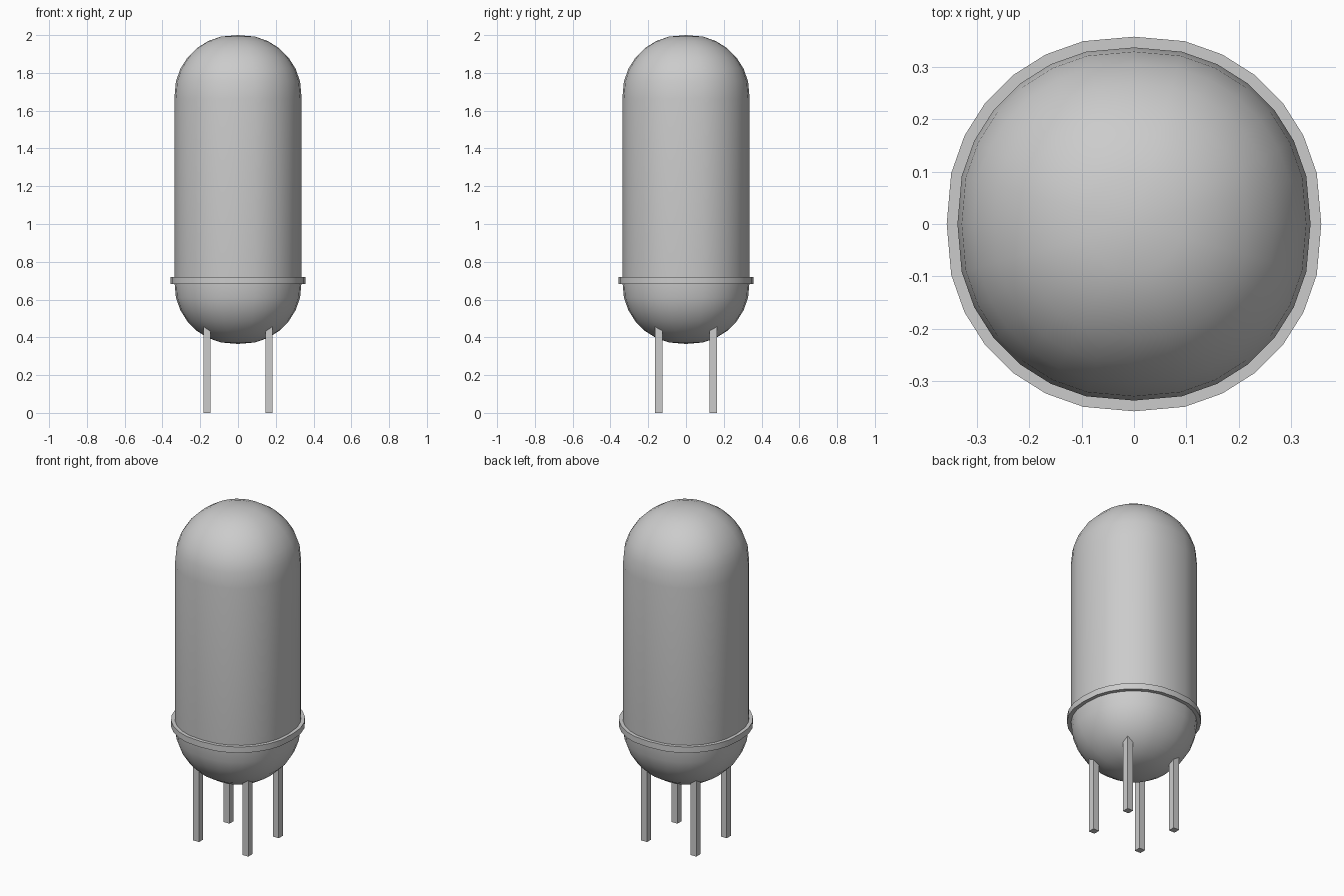
import bpy, bmesh
from math import sin, cos, radians

if "Cube" in bpy.data.objects:
    bpy.data.objects.remove(bpy.data.objects["Cube"])

# Angles of one quarter turn; the round parts swell slightly on the diagonals
QUARTER = [0, 15.5, 27.5, 39.2, 50.8, 62.5, 74.5]
SWELL = 0.025


def point(radius, degrees):
    a = radians(degrees)
    r = radius * (1 + SWELL * abs(sin(2 * a)))
    return r * cos(a), r * sin(a)


OUTLINE = [point(1, q + 90 * k) for k in range(4) for q in QUARTER]


def revolve(name, profile, closed=False):
    """Sweep (radius, z) pairs around the soft-round outline."""
    bm = bmesh.new()
    rings = []
    for r, z in profile:
        if r < 1e-5:
            rings.append([bm.verts.new((0, 0, z))] * len(OUTLINE))
        else:
            rings.append([bm.verts.new((r * x, r * y, z)) for x, y in OUTLINE])
    pairs = list(zip(rings, rings[1:]))
    if closed:
        pairs.append((rings[-1], rings[0]))
    for low, high in pairs:
        for i in range(len(OUTLINE)):
            j = (i + 1) % len(OUTLINE)
            corners = dict.fromkeys([low[i], low[j], high[j], high[i]])
            bm.faces.new(list(corners))
    bmesh.ops.recalc_face_normals(bm, faces=bm.faces)
    mesh = bpy.data.meshes.new(name)
    bm.to_mesh(mesh)
    bm.free()
    obj = bpy.data.objects.new(name, mesh)
    bpy.context.collection.objects.link(obj)
    bpy.ops.object.select_all(action='DESELECT')
    obj.select_set(True)
    bpy.context.view_layer.objects.active = obj
    bpy.ops.object.shade_smooth_by_angle(angle=radians(35))
    return obj


# Tank: bottom dome, straight wall, top dome
R = 0.337
dome = [point(R, q) for q in QUARTER] + [(0, R)]
bottom = [(r, 0.702 - h) for r, h in reversed(dome)]
top = [(r, 2.0 - R + h) for r, h in dome]
revolve("tank_body", bottom + top)

# Flat band around the lower seam
revolve("seam_band", [(0.33, 0.683), (0.3575, 0.683), (0.3575, 0.719), (0.33, 0.719)], closed=True)

# Four square legs running up into the bottom dome
for sx, side in ((-1, "left"), (1, "right")):
    for sy, end in ((-1, "front"), (1, "back")):
        bpy.ops.mesh.primitive_cube_add(size=1, location=(sx * 0.164, sy * 0.145, 0.25))
        leg = bpy.context.object
        leg.name = f"{end}_{side}_leg"
        leg.scale = (0.039, 0.039, 0.50)
